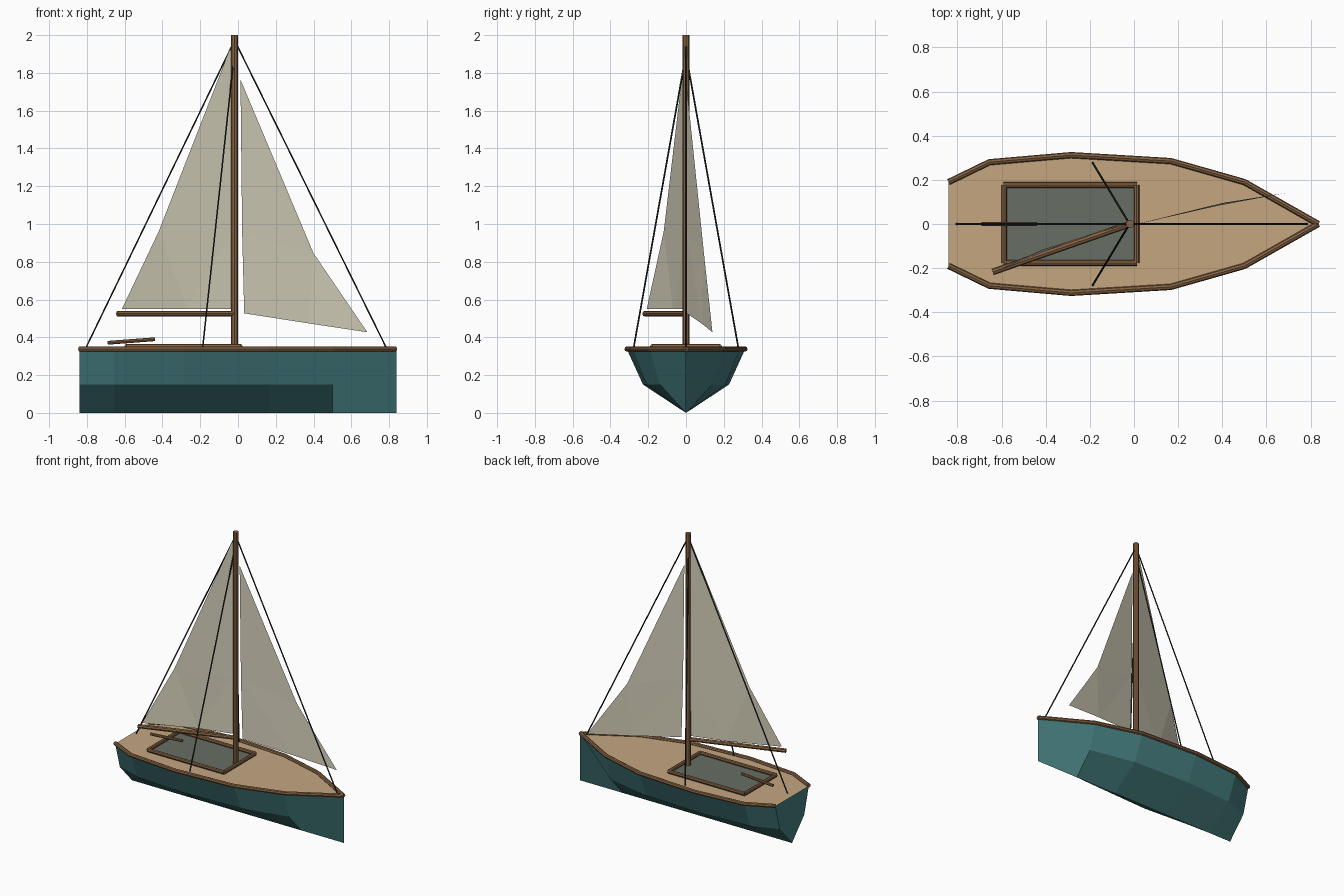
import bpy, bmesh
from mathutils import Vector

if "Cube" in bpy.data.objects:
    bpy.data.objects.remove(bpy.data.objects["Cube"])


def material(name, r, g, b):
    lin = [(c / 255 / 12.92) if c < 10 else ((c / 255 + 0.055) / 1.055) ** 2.4 for c in (r, g, b)]
    m = bpy.data.materials.new(name)
    m.diffuse_color = (*lin, 1)
    m.use_nodes = True
    m.node_tree.nodes["Principled BSDF"].inputs["Base Color"].default_value = m.diffuse_color
    return m


TEAL = material("teal_paint", 70, 126, 128)
DECK = material("pale_deck_wood", 196, 166, 128)
WOOD = material("brown_wood", 134, 98, 66)
FLOOR = material("grey_floor", 103, 110, 100)
SAIL = material("sail_cloth", 212, 207, 186)
ROPE = material("dark_rigging", 42, 46, 44)


def add_mesh(name, bm, *mats):
    me = bpy.data.meshes.new(name)
    bm.to_mesh(me)
    bm.free()
    for m in mats:
        me.materials.append(m)
    ob = bpy.data.objects.new(name, me)
    bpy.context.collection.objects.link(ob)
    return ob


def tube(name, points, radius, mat, res=2):
    """Faceted round bar along a path, turned into a mesh."""
    cu = bpy.data.curves.new(name, 'CURVE')
    cu.dimensions = '3D'
    cu.bevel_depth = radius
    cu.bevel_resolution = res
    cu.use_fill_caps = True
    sp = cu.splines.new('POLY')
    sp.points.add(len(points) - 1)
    for p, co in zip(sp.points, points):
        p.co = (*co, 1)
    sp.use_smooth = False
    tmp = bpy.data.objects.new(name + "_path", cu)
    bpy.context.collection.objects.link(tmp)
    me = bpy.data.meshes.new_from_object(tmp.evaluated_get(bpy.context.evaluated_depsgraph_get()))
    bpy.data.objects.remove(tmp)
    me.materials.clear()
    me.materials.append(mat)
    me.name = name
    for f in me.polygons:
        f.use_smooth = False
    ob = bpy.data.objects.new(name, me)
    bpy.context.collection.objects.link(ob)
    return ob


# Hull: stations of (x, half width), hard chine, straight keel, upright stem
STATIONS = [(-0.84, 0.19), (-0.655, 0.28), (-0.285, 0.312), (0.167, 0.285), (0.5, 0.19)]
TOP, CHINE, RATIO = 0.335, 0.15, 0.73
bm = bmesh.new()
keel = [bm.verts.new((x, 0, 0)) for x, w in STATIONS]
stem_low, stem_top = bm.verts.new((0.84, 0, 0)), bm.verts.new((0.84, 0, TOP))
edge, chine = {}, {}
for s in (-1, 1):
    edge[s] = [bm.verts.new((x, s * w, TOP)) for x, w in STATIONS]
    chine[s] = [bm.verts.new((x, s * w * RATIO, CHINE)) for x, w in STATIONS]
    for i in range(len(STATIONS) - 1):
        bm.faces.new((edge[s][i], edge[s][i + 1], chine[s][i + 1], chine[s][i]))
        bm.faces.new((chine[s][i], chine[s][i + 1], keel[i + 1], keel[i]))
    bm.faces.new((edge[s][-1], stem_top, stem_low, keel[-1], chine[s][-1]))
bm.faces.new((edge[-1][0], edge[1][0], chine[1][0], keel[0], chine[-1][0]))
deck = bm.faces.new(edge[-1] + [stem_top] + edge[1][::-1])
deck.material_index = 1
bmesh.ops.recalc_face_normals(bm, faces=bm.faces)
add_mesh("hull_and_deck", bm, TEAL, DECK)

# Rails along both deck edges
for s, side in ((-1, "right"), (1, "left")):
    tube("rail_" + side, [(x, s * w, 0.338) for x, w in STATIONS] + [(0.835, 0, 0.338)], 0.014, WOOD)

# Cockpit floor and its frame
bm = bmesh.new()
bmesh.ops.create_cube(bm, size=1)
bmesh.ops.scale(bm, verts=bm.verts, vec=(0.6, 0.35, 0.008))
bmesh.ops.translate(bm, verts=bm.verts, vec=(-0.288, 0, 0.338))
add_mesh("cockpit_floor", bm, FLOOR)
for s, side in ((-1, "right"), (1, "left")):
    tube("cockpit_frame_" + side, [(-0.59, s * 0.177, 0.352), (0.014, s * 0.177, 0.352)], 0.013, WOOD)
for x, end in ((-0.588, "back"), (0.012, "front")):
    tube("cockpit_frame_" + end, [(x, -0.177, 0.352), (x, 0.177, 0.352)], 0.013, WOOD)

# Mast, boom and tiller
tube("mast", [(-0.018, 0, 0.335), (-0.018, 0, 2.0)], 0.019, WOOD)
tube("boom", [(-0.018, 0, 0.525), (-0.64, -0.217, 0.525)], 0.015, WOOD)
tube("tiller", [(-0.69, 0, 0.371), (-0.44, 0, 0.39)], 0.01, WOOD)

# Stays and shrouds
tube("forestay", [(0.785, 0, 0.345), (-0.012, 0, 1.96)], 0.0045, ROPE, 1)
tube("backstay", [(-0.805, 0, 0.345), (-0.024, 0, 1.96)], 0.0045, ROPE, 1)
for s, side in ((-1, "right"), (1, "left")):
    tube("shroud_" + side, [(-0.187, s * 0.277, 0.345), (-0.02, 0, 1.9)], 0.0045, ROPE, 1)


# Sails: head, luff middle, leech middle, tack, foot middle, clew
def sail(name, head, luff, leech, tack, foot, clew):
    bm = bmesh.new()
    h, l, e, t, f, c = [bm.verts.new(p) for p in (head, luff, leech, tack, foot, clew)]
    for tri in ((h, l, e), (l, t, f), (l, f, e), (e, f, c)):
        bm.faces.new(tri)
    add_mesh(name, bm, SAIL)


sail("mainsail", (-0.03, 0, 1.96), (-0.036, 0, 0.96), (-0.42, -0.118, 0.96),
     (-0.036, -0.004, 0.55), (-0.27, -0.07, 0.55), (-0.615, -0.208, 0.55))
sail("jib", (0.013, 0, 1.765), (0.022, 0.002, 0.95), (0.40, 0.095, 0.845),
     (0.033, 0.004, 0.527), (0.38, 0.083, 0.473), (0.685, 0.14, 0.427))
